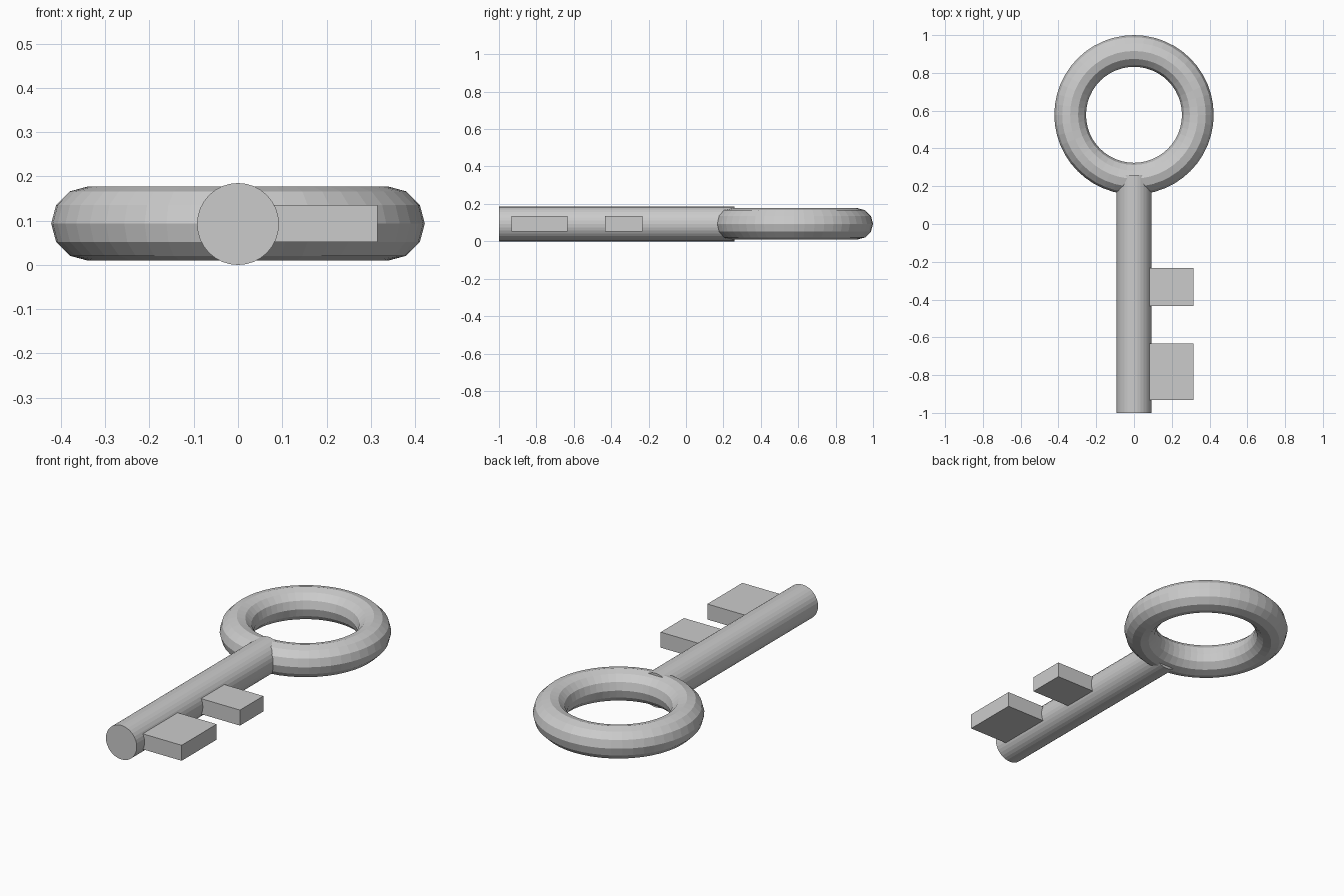
import bpy
from math import pi

if "Cube" in bpy.data.objects:
    bpy.data.objects.remove(bpy.data.objects["Cube"])

Z = 0.0925  # mid-height of the key

# Ring handle
bpy.ops.mesh.primitive_torus_add(major_radius=0.338, minor_radius=0.084,
                                 major_segments=48, minor_segments=12,
                                 location=(0, 0.578, Z + 0.001))
bpy.context.object.name = "ring_handle"

# Round shaft
bpy.ops.mesh.primitive_cylinder_add(vertices=32, radius=0.0925, depth=1.26,
                                    location=(0, -0.37, Z), rotation=(pi / 2, 0, 0))
bpy.context.object.name = "shaft"


def tooth(name, y0, y1):
    x0, x1 = 0.07, 0.315
    bpy.ops.mesh.primitive_cube_add(size=1, location=((x0 + x1) / 2, (y0 + y1) / 2, Z + 0.001))
    ob = bpy.context.object
    ob.name = name
    ob.scale = (x1 - x0, y1 - y0, 0.084)


# Teeth along one side
tooth("wide_tooth", -0.933, -0.633)
tooth("narrow_tooth", -0.433, -0.233)
